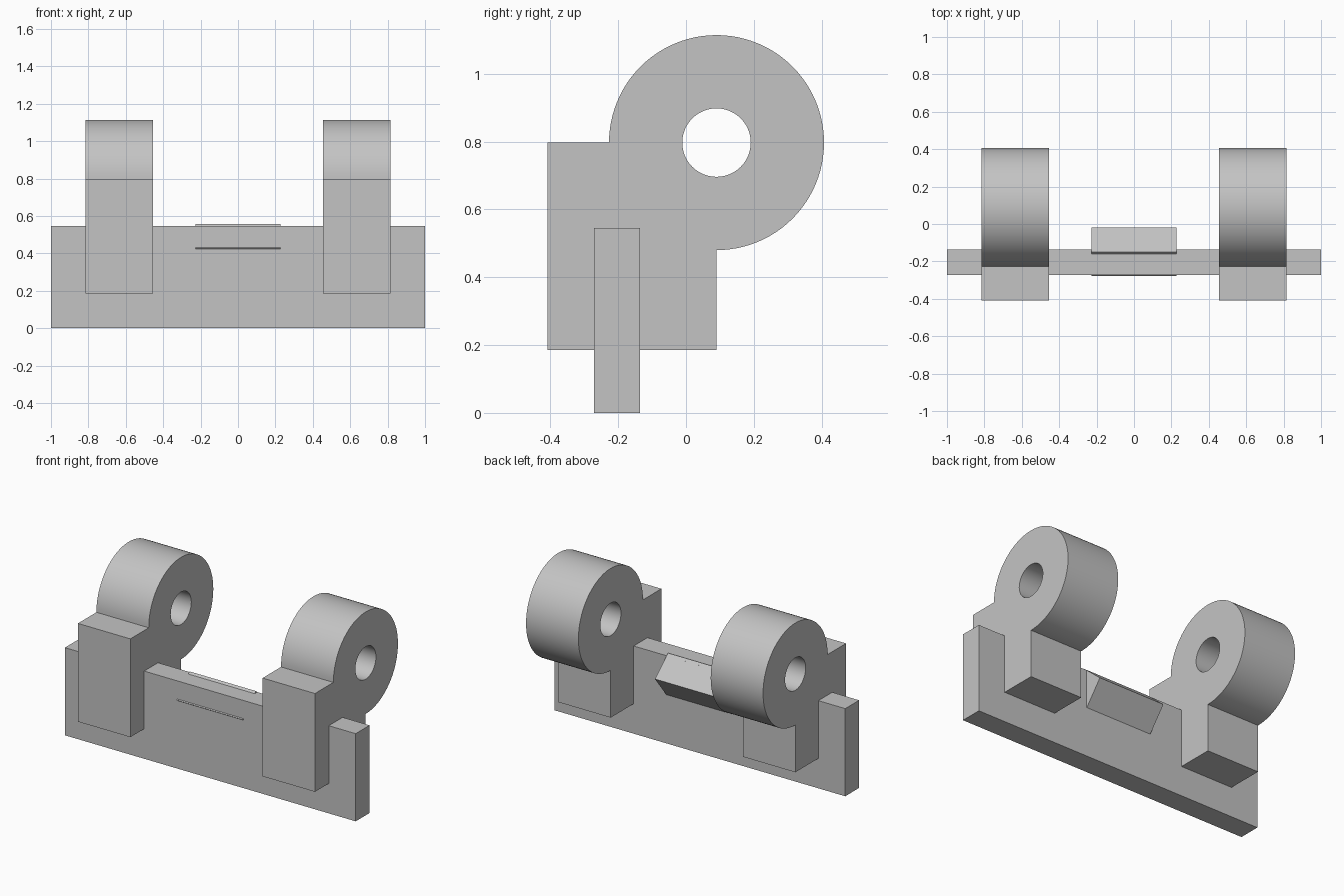
import bpy
import bmesh
from math import cos, sin, pi, radians

cube = bpy.data.objects.get("Cube")
if cube:
    bpy.data.objects.remove(cube, do_unlink=True)

GREY = (0.55, 0.55, 0.55, 1.0)
grey = bpy.data.materials.new("plain_grey")
grey.use_nodes = True
grey.diffuse_color = GREY
grey.node_tree.nodes["Principled BSDF"].inputs["Base Color"].default_value = GREY


def arc(cy, cz, r, start, end, steps):
    """Points on a circular arc in the side (y, z) plane."""
    angles = [radians(start + (end - start) * i / steps) for i in range(steps + 1)]
    return [(cy + r * cos(a), cz + r * sin(a)) for a in angles]


def extrude_profile(name, loops, x_centre, width):
    """Fill closed (y, z) loops, later ones being holes, and extrude them along x."""
    curve = bpy.data.curves.new(name + "_profile", "CURVE")
    curve.dimensions = "2D"
    curve.fill_mode = "BOTH"
    curve.extrude = width / 2
    for loop in loops:
        spline = curve.splines.new("POLY")
        spline.points.add(len(loop) - 1)
        for point, (y, z) in zip(spline.points, loop):
            point.co = (y, z, 0, 1)
        spline.use_cyclic_u = True
    helper = bpy.data.objects.new(name + "_helper", curve)
    bpy.context.collection.objects.link(helper)
    bpy.context.view_layer.update()
    evaluated = helper.evaluated_get(bpy.context.evaluated_depsgraph_get())
    mesh = bpy.data.meshes.new_from_object(evaluated)
    bpy.data.objects.remove(helper, do_unlink=True)
    bpy.data.curves.remove(curve)

    bm = bmesh.new()
    bm.from_mesh(mesh)
    for v in bm.verts:
        y, z, x = v.co
        v.co = (x + x_centre, y, z)
    bmesh.ops.remove_doubles(bm, verts=bm.verts, dist=0.0001)
    bmesh.ops.recalc_face_normals(bm, faces=bm.faces)
    bm.to_mesh(mesh)
    bm.free()

    mesh.name = name
    mesh.materials.clear()
    mesh.materials.append(grey)
    obj = bpy.data.objects.new(name, mesh)
    bpy.context.collection.objects.link(obj)
    bpy.ops.object.select_all(action="DESELECT")
    obj.select_set(True)
    bpy.context.view_layer.objects.active = obj
    bpy.ops.object.shade_smooth_by_angle(angle=radians(30))
    return obj


# Long upright plate
plate = [(-0.272, 0), (-0.136, 0), (-0.136, 0.545), (-0.272, 0.545)]
extrude_profile("base_plate", [plate], 0, 2)

# Pair of lugs: square block merging into a round bored eye
EYE_Y, EYE_Z, EYE_R, BORE_R = 0.09, 0.797, 0.317, 0.101
lug = [(-0.408, 0.186), (EYE_Y, 0.186)]
lug += arc(EYE_Y, EYE_Z, EYE_R, -90, 180, 72)
lug += [(-0.408, EYE_Z)]
bore = arc(EYE_Y, EYE_Z, BORE_R, 0, 360, 48)[:-1]
for side, name in ((1, "left_lug"), (-1, "right_lug")):
    extrude_profile(name, [lug, bore], side * 0.635, 0.36)

# Tilted catch bar set through the plate
catch = [(-0.15, 0.557), (-0.277, 0.427), (-0.132, 0.305), (-0.02, 0.445)]
extrude_profile("catch_bar", [catch], 0, 0.456)
